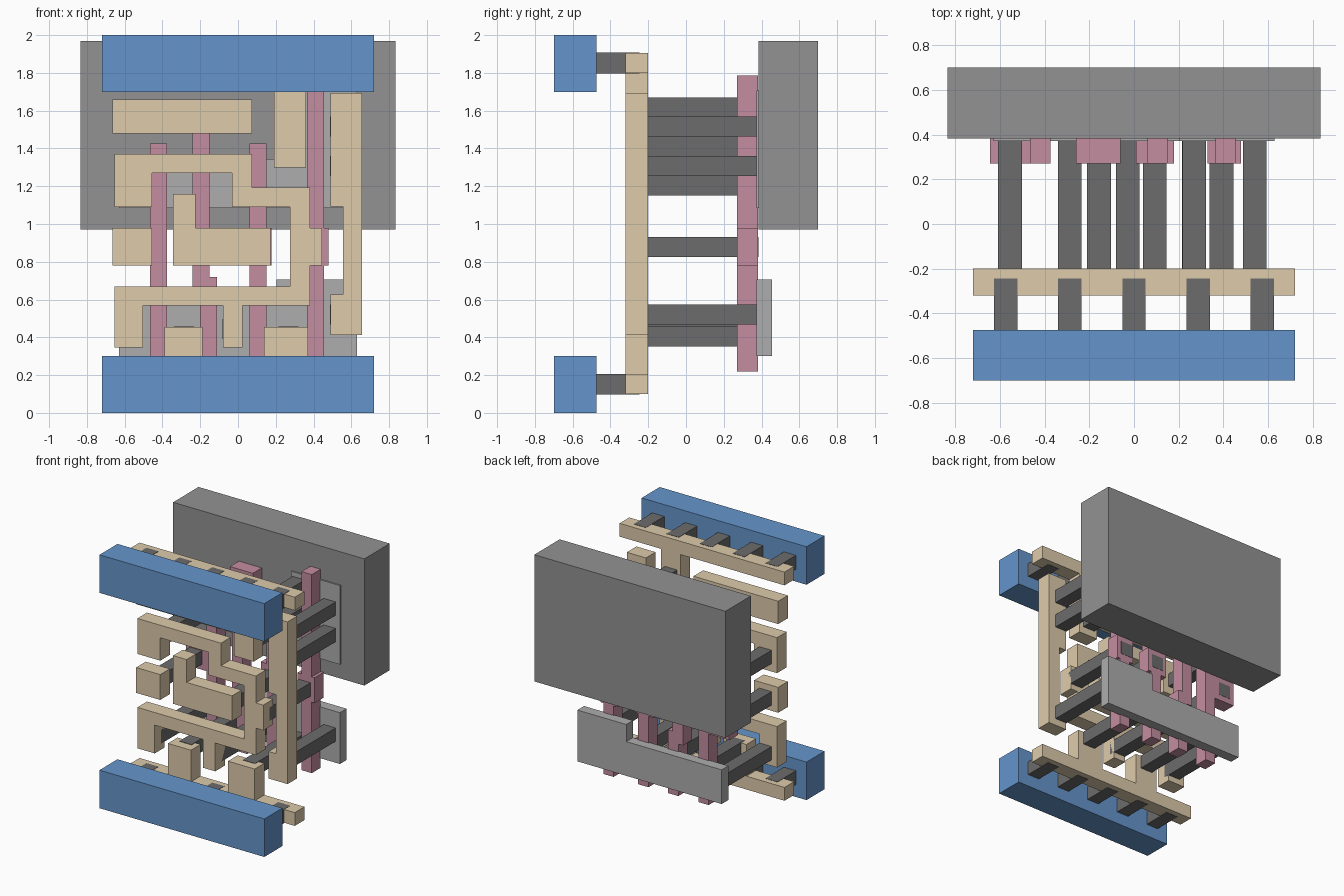
import bpy, bmesh


def material(name, rgb):
    m = bpy.data.materials.new(name)
    m.diffuse_color = (*rgb, 1)
    return m


BLUE = material("rail_blue", (0.13, 0.30, 0.60))
TAN = material("wire_tan", (0.73, 0.60, 0.41))
PINK = material("gate_pink", (0.55, 0.27, 0.35))
DARK = material("contact_grey", (0.15, 0.15, 0.15))
MID = material("well_grey", (0.29, 0.29, 0.29))
LIGHT = material("plate_grey", (0.42, 0.42, 0.42))


def slab(name, outlines, y0, y1, mat):
    """Extrude closed (x, z) outlines from y0 to y1 into one object."""
    bm = bmesh.new()
    for pts in outlines:
        face = bm.faces.new([bm.verts.new((x, y0, z)) for x, z in pts])
        ext = bmesh.ops.extrude_face_region(bm, geom=[face], use_keep_orig=True)
        for v in ext["geom"]:
            if isinstance(v, bmesh.types.BMVert):
                v.co.y = y1
    bmesh.ops.recalc_face_normals(bm, faces=bm.faces)
    me = bpy.data.meshes.new(name)
    bm.to_mesh(me)
    bm.free()
    me.materials.append(mat)
    ob = bpy.data.objects.new(name, me)
    bpy.context.collection.objects.link(ob)
    return ob


def rect(x0, x1, z0, z1):
    return [(x0, z0), (x1, z0), (x1, z1), (x0, z1)]


def steps(start, *moves):
    """Rectilinear outline: alternate target x and target z values."""
    pts, p = [start], list(start)
    for i, value in enumerate(moves):
        p[i % 2] = value
        pts.append(tuple(p))
    return pts


# Supply rails and their short contacts
for name, z in (("bottom", 0.0), ("top", 1.70)):
    slab(name + "_rail", [rect(-0.72, 0.72, z, z + 0.30)], -0.70, -0.475, BLUE)
    slab(name + "_rail_contacts",
         [rect(x - 0.0525, x + 0.0525, z + 0.098, z + 0.207)
          for x in (-0.575, -0.288, 0, 0.288, 0.575)], -0.475, -0.245, DARK)

# Back well block and the two stepped plates
slab("well_block", [rect(-0.835, 0.835, 0.97, 1.97)], 0.383, 0.70, MID)
for name, z, mid, top in (("lower_plate", 0.30, 0.57, 0.705),
                          ("upper_plate", 1.085, 1.345, 1.708)):
    slab(name, [steps((-0.63, z), 0.63, top, 0.203, mid, -0.63)],
         0.372, 0.455, LIGHT)

# Wires (y layer shared by all)
W = (-0.32, -0.20, TAN)
slab("top_wire", [steps((-0.72, 1.80), 0.19, 1.30, 0.36, 1.80, 0.72, 1.905, -0.72)], *W)
slab("bottom_wire", [steps((-0.72, 0.10), 0.72, 0.205, 0.37, 0.455, 0.137, 0.205,
                           -0.187, 0.455, -0.388, 0.205, -0.72)], *W)
slab("upper_bar_wire", [rect(-0.665, 0.075, 1.48, 1.66)], *W)
slab("right_wire", [steps((0.49, 0.413), 0.657, 1.693, 0.49, 1.092, 0.555, 0.626, 0.49)], *W)
slab("left_pad_wire", [rect(-0.665, -0.455, 0.78, 0.98)], *W)
slab("elbow_wire", [steps((-0.343, 0.78), 0.172, 0.98, -0.225, 1.16, -0.343)], *W)
slab("winding_wire", [steps(
    (-0.655, 0.345), -0.503, 0.568, -0.08, 0.345, 0.025, 0.568, 0.38, 0.78,
    0.445, 0.98, 0.38, 1.192, 0.075, 1.37, -0.655, 1.09, -0.455, 1.27,
    -0.032, 1.09, 0.275, 0.668, -0.655)], *W)

# Gate strips with contact pads
G = (0.27, 0.382, PINK)
slab("gate_1", [steps((-0.465, 0.22), -0.375, 1.427, -0.465, 0.98, -0.645, 0.78, -0.465)], *G)
slab("gate_2", [steps((-0.20, 0.22), -0.11, 0.72, -0.15, 1.48, -0.06, 1.66,
                      -0.26, 1.48, -0.24, 0.63, -0.20)], *G)
slab("gate_3", [steps((0.06, 0.22), 0.15, 0.78, 0.178, 0.98, 0.15, 1.427,
                      0.06, 0.98, 0.01, 0.78, 0.06)], *G)
slab("gate_4", [steps((0.365, 0.22), 0.455, 0.78, 0.48, 0.98, 0.455, 1.787,
                      0.365, 0.98, 0.33, 0.78, 0.365)], *G)

# Long contacts from wires back to gates and plates
centers = {
    "upper_contacts": [(-0.555, 1.205), (0.27, 1.41), (0.27, 1.618),
                       (0.54, 1.308), (0.54, 1.517)],
    "gate_contacts": [(-0.555, 0.878), (0.093, 0.878), (0.392, 0.878), (-0.157, 1.57)],
    "lower_contacts": [(-0.555, 0.445), (-0.287, 0.405), (-0.028, 0.445),
                       (0.268, 0.405), (0.54, 0.522)],
}
for name, spots in centers.items():
    slab(name, [rect(x - 0.053, x + 0.053, z - 0.053, z + 0.053) for x, z in spots],
         -0.245, 0.384 if name == "gate_contacts" else 0.378, DARK)
